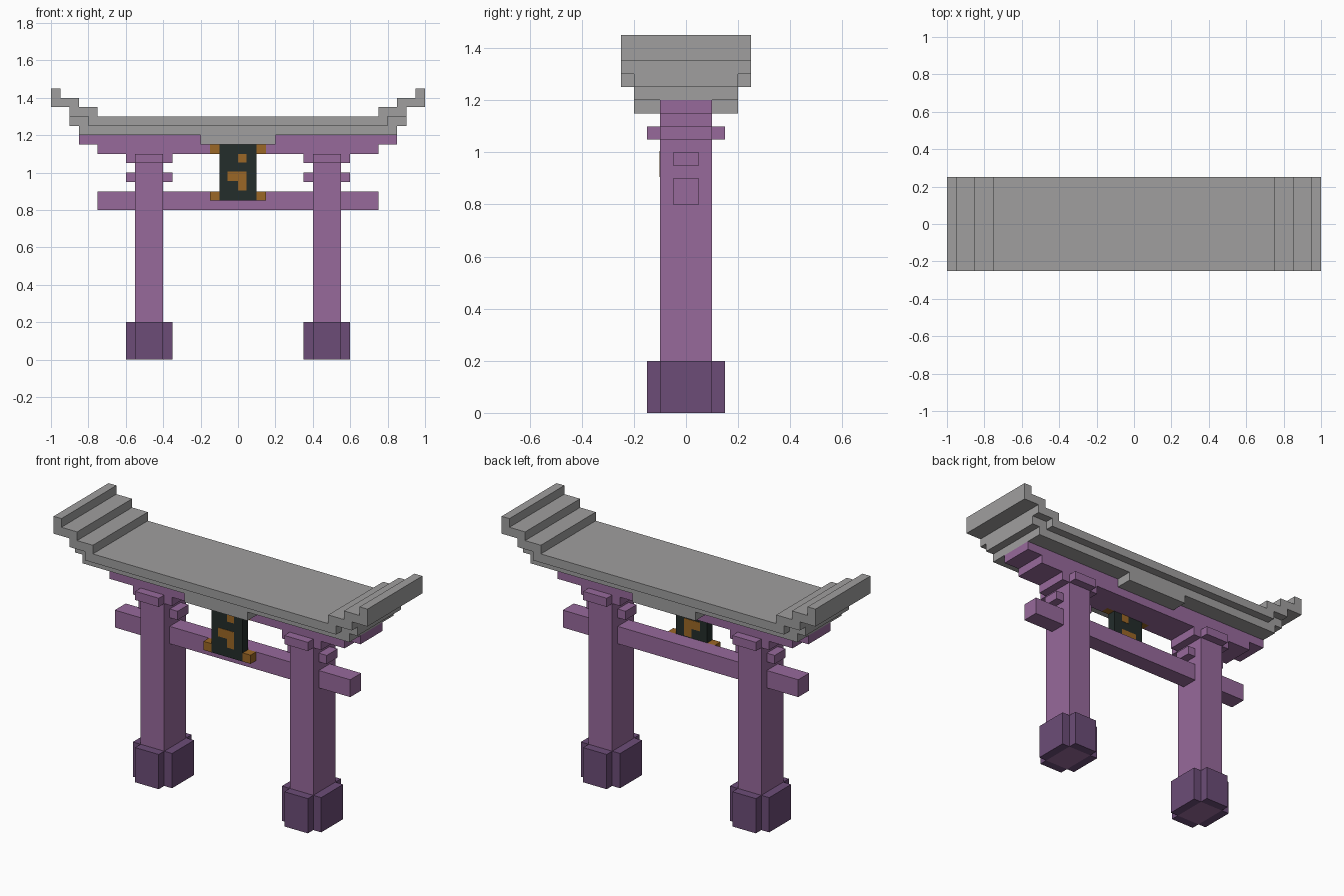
import bpy
import bmesh
from mathutils import Vector

cube = bpy.data.objects.get("Cube")
if cube:
    bpy.data.objects.remove(cube, do_unlink=True)


def material(name, rgb):
    m = bpy.data.materials.new(name)
    m.use_nodes = True
    m.diffuse_color = (*rgb, 1)
    m.node_tree.nodes["Principled BSDF"].inputs["Base Color"].default_value = (*rgb, 1)
    return m


GREY = material("roof grey", (0.35, 0.345, 0.345))
PURPLE = material("painted purple", (0.31, 0.144, 0.33))
PLUM = material("dark plum", (0.15, 0.073, 0.185))
BLACK = material("plaque black", (0.017, 0.026, 0.024))
GOLD = material("ochre gold", (0.33, 0.136, 0.019))


def finish(name, bm, mat):
    bmesh.ops.recalc_face_normals(bm, faces=bm.faces)
    mesh = bpy.data.meshes.new(name)
    bm.to_mesh(mesh)
    bm.free()
    mesh.materials.append(mat)
    obj = bpy.data.objects.new(name, mesh)
    bpy.context.collection.objects.link(obj)
    return obj


def box(name, x, y, z, mat):
    bm = bmesh.new()
    bmesh.ops.create_cube(bm, size=1)
    for v in bm.verts:
        v.co = [a[0] if c < 0 else a[1] for c, a in zip(v.co, (x, y, z))]
    return finish(name, bm, mat)


def extrude(name, outline, axis, lo, hi, mat):
    """Prism of a closed outline: axis Y takes (x, z) points, axis Z takes (x, y)."""
    bm = bmesh.new()
    place = (lambda a, b: (a, lo, b)) if axis == "Y" else (lambda a, b: (a, b, lo))
    face = bm.faces.new([bm.verts.new(place(*p)) for p in outline])
    step = Vector((0, hi - lo, 0) if axis == "Y" else (0, 0, hi - lo))
    new = bmesh.ops.extrude_face_region(bm, geom=[face], use_keep_orig=True)["geom"]
    bmesh.ops.translate(bm, vec=step, verts=[g for g in new if isinstance(g, bmesh.types.BMVert)])
    return finish(name, bm, mat)


def mirrored(half):
    """Complete a right-hand outline with its mirror image in x."""
    return half + [(-x, z) for x, z in reversed(half)]


# Roof: upswept stepped slab, a narrower layer below it, and a centre block
extrude("roof_slab", mirrored([
    (0.8, 1.25), (0.8, 1.3), (0.9, 1.3), (0.9, 1.35), (1, 1.35), (1, 1.45), (0.95, 1.45),
    (0.95, 1.4), (0.85, 1.4), (0.85, 1.35), (0.75, 1.35), (0.75, 1.3)]), "Y", -0.25, 0.25, GREY)
extrude("roof_underlayer", mirrored([
    (0.2, 1.15), (0.2, 1.2), (0.85, 1.2), (0.85, 1.25), (0.9, 1.25), (0.9, 1.3),
    (0.8, 1.3), (0.8, 1.25)]), "Y", -0.2, 0.2, GREY)

# Upper beam, notched at the front where the plaque sits
beam = [(0.75, 1.1), (0.75, 1.15), (0.85, 1.15), (0.85, 1.2)]
extrude("upper_beam", mirrored(beam), "Y", -0.05, 0.1, PURPLE)
extrude("upper_beam_front", mirrored([(0.15, 1.15), (0.15, 1.1)] + beam), "Y", -0.1, -0.05, PURPLE)

# Lower beam
box("lower_beam", (-0.75, 0.75), (-0.05, 0.05), (0.8, 0.9), PURPLE)

# Pillars with feet, pegs and cross-shaped capitals
for side, s in (("left", 1), ("right", -1)):
    def span(a, b):
        return tuple(sorted((s * a, s * b)))
    box(side + "_pillar", span(0.4, 0.55), (-0.1, 0.1), (0, 1.1), PURPLE)
    box(side + "_peg", span(0.35, 0.6), (-0.05, 0.05), (0.95, 1), PURPLE)
    c = s * 0.475
    quarter = [(0.125, 0.1), (0.075, 0.1), (0.075, 0.15)]
    half = quarter + [(-x, y) for x, y in reversed(quarter)]
    cross = [(c + x, y) for x, y in half] + [(c - x, -y) for x, y in half]
    extrude(side + "_capital", cross, "Z", 1.05, 1.1, PURPLE)
    box(side + "_foot_inner", span(0.35, 0.4), (-0.1, 0.1), (0, 0.2), PLUM)
    box(side + "_foot_outer", span(0.55, 0.6), (-0.1, 0.1), (0, 0.2), PLUM)
    box(side + "_foot_front", span(0.4, 0.55), (-0.15, -0.1), (0, 0.2), PLUM)
    box(side + "_foot_back", span(0.4, 0.55), (0.1, 0.15), (0, 0.2), PLUM)
    # Gold corner blocks of the plaque
    for level, z in (("lower", 0.85), ("upper", 1.1)):
        box(f"{side}_{level}_plaque_corner", span(0.1, 0.15), (-0.1, -0.05), (z, z + 0.05), GOLD)

# Plaque with inlays that show on both faces
box("plaque", (-0.1, 0.1), (-0.1, -0.05), (0.85, 1.15), BLACK)
inlay_y = (-0.102, -0.048)
box("upper_inlay", (0, 0.045), inlay_y, (1.055, 1.1), GOLD)
extrude("lower_inlay", [(0, 0.905), (0.045, 0.905), (0.045, 1.005), (-0.055, 1.005),
                        (-0.055, 0.955), (0, 0.955)], "Y", *inlay_y, GOLD)
